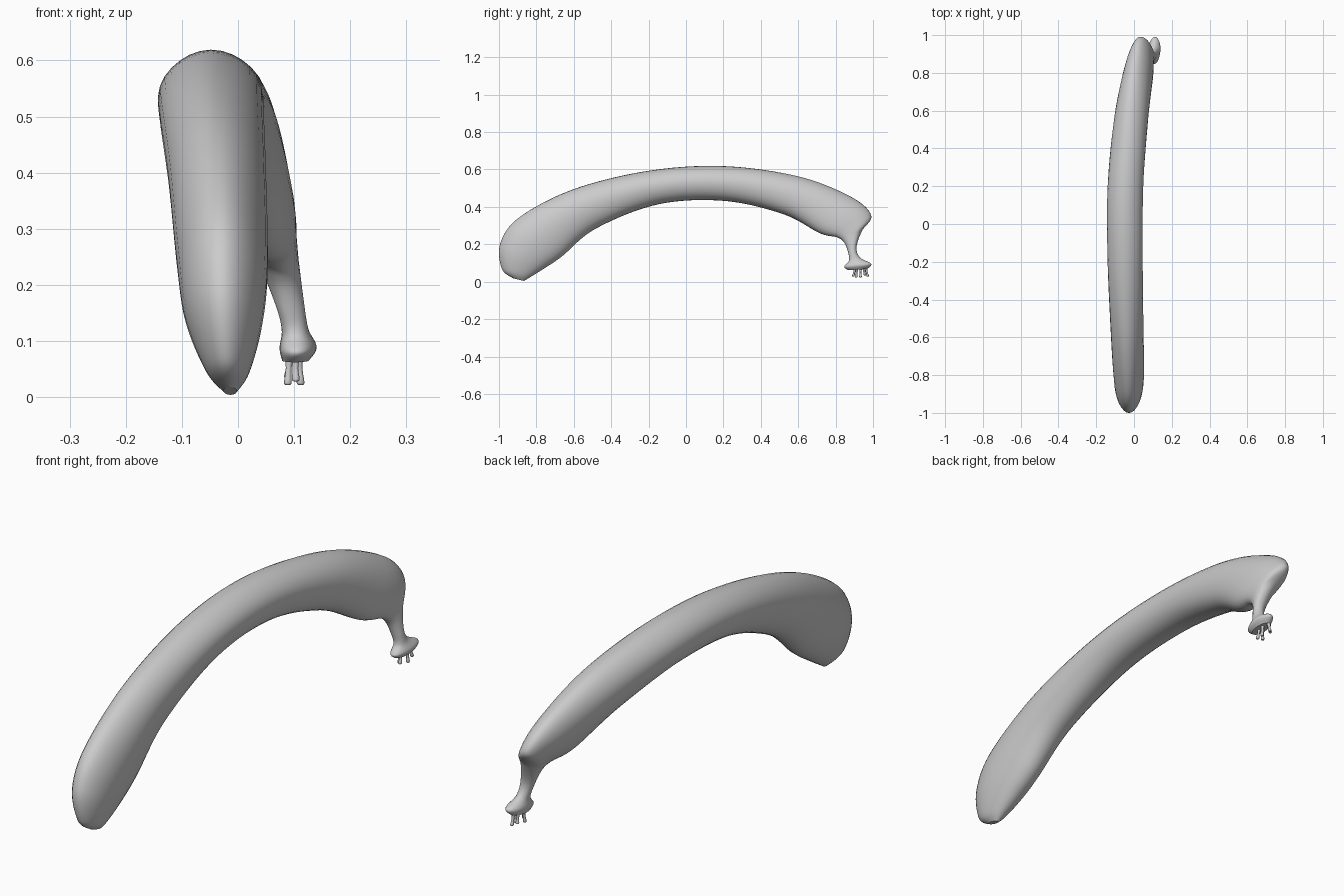
import bpy, bmesh, math
from mathutils import Vector

if "Cube" in bpy.data.objects:
    bpy.data.objects.remove(bpy.data.objects["Cube"])

SIDES = 30


def catmull(a, b, c, d, t):
    return [0.5 * (2 * q + (r - p) * t + (2 * p - 5 * q + 4 * r - s) * t * t
                   + (3 * q - p - 3 * r + s) * t ** 3) for p, q, r, s in zip(a, b, c, d)]


def loft(name, sections, steps, ridge):
    """Each section: outer y, outer z, inner y, inner z, outer x, inner x, half width."""
    rows = []
    for i in range(len(sections) - 1):
        a, d = sections[max(i - 1, 0)], sections[min(i + 2, len(sections) - 1)]
        rows += [catmull(a, sections[i], sections[i + 1], d, k / steps) for k in range(steps)]
    rows.append(sections[-1])
    bm = bmesh.new()
    rings = []
    for oy, oz, iy, iz, ox, ix, w in rows:
        outer, inner = Vector((ox, oy, oz)), Vector((ix, iy, iz))
        mid, up = (outer + inner) / 2, (outer - inner) / 2
        side = Vector((0, up.z, -up.y)).cross(up).normalized() * w
        ring = []
        for k in range(SIDES):
            t = 2 * math.pi * k / SIDES
            f = 1 + ridge * (math.cos(5 * t) - 1)
            ring.append(bm.verts.new(mid + (up * math.cos(t) + side * math.sin(t)) * f))
        rings.append(ring)
    for r, s in zip(rings, rings[1:]):
        for k in range(SIDES):
            j = (k + 1) % SIDES
            bm.faces.new((r[k], r[j], s[j], s[k]))
    bm.faces.new(rings[0])
    bm.faces.new(rings[-1])
    bmesh.ops.recalc_face_normals(bm, faces=bm.faces)
    mesh = bpy.data.meshes.new(name)
    bm.to_mesh(mesh)
    bm.free()
    obj = bpy.data.objects.new(name, mesh)
    bpy.context.collection.objects.link(obj)
    for p in mesh.polygons:
        p.use_smooth = len(p.vertices) == 4


# Blunt front tip and arched body
body = [
    (-.925, .018, -.865, .004, -.015, -.013, .012),
    (-.985, .07, -.825, .028, -.022, -.015, .04),
    (-.993, .205, -.745, .077, -.03, -.02, .07),
    (-.89, .345, -.66, .135, -.032, -.024, .082),
    (-.6, .495, -.48, .283, -.04, -.034, .088),
    (-.2, .593, -.15, .412, -.048, -.046, .094),
    (.2, .618, .2, .431, -.047, -.043, .095),
    (.6, .563, .52, .36, -.03, .002, .09),
]
# Rounded shoulder narrowing into the flared stalk
stalk = [
    (.88, .455, .715, .258, 0, .05, .074),
    (.99, .355, .808, .236, .028, .074, .051),
    (.94, .27, .848, .205, .062, .084, .036),
    (.912, .185, .868, .15, .088, .096, .026),
    (.93, .13, .87, .112, .102, .101, .024),
    (.99, .096, .845, .08, .112, .102, .033),
    (.97, .068, .865, .062, .105, .1, .024),
]
loft("fruit_body", body + stalk, 9, 0.008)

# Torn fibres splayed in a ring under the stalk end
for i in range(5):
    a = 2 * math.pi * i / 5
    dx, dy = math.cos(a), math.sin(a)
    low = 0.022 + 0.006 * (i % 3)
    fibre = []
    for z, spread, r in ((.08, 1, .01), (.052, 1.2, .005), (low + .003, 1.4, .007), (low, 1.4, .002)):
        x, y = .099 + .009 * spread * dx, .933 + .029 * spread * dy
        fibre.append((y + r, z, y - r, z, x, x, r))
    loft(f"stalk_fibre_{i + 1}", fibre, 3, 0)
